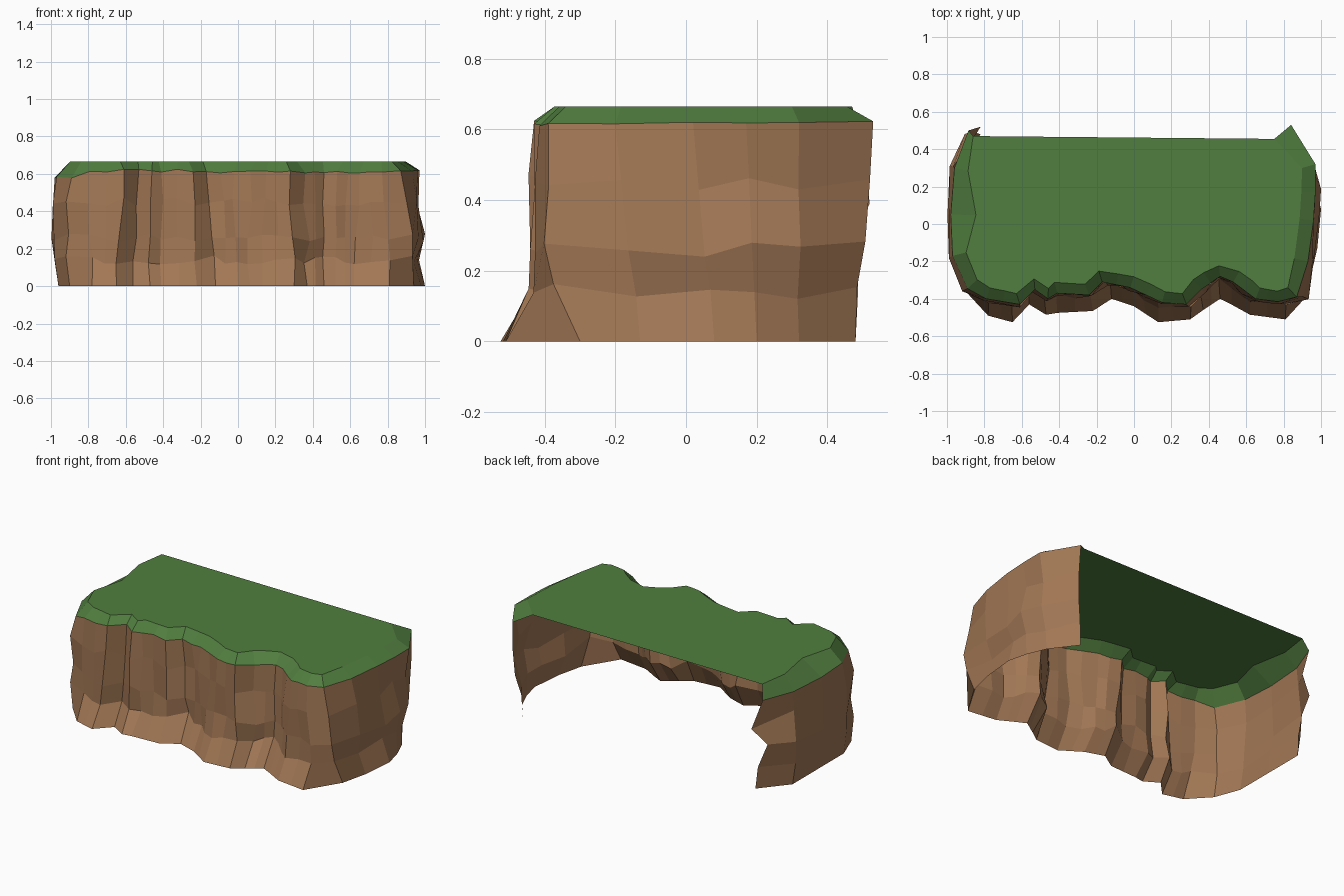
import bpy
import random
from mathutils import Vector

random.seed(7)
cube = bpy.data.objects.get("Cube")
if cube:
    bpy.data.objects.remove(cube, do_unlink=True)


def make_material(name, colour):
    mat = bpy.data.materials.new(name)
    mat.use_nodes = True
    mat.diffuse_color = colour
    mat.node_tree.nodes["Principled BSDF"].inputs["Base Color"].default_value = colour
    return mat


def add_mesh(name, verts, faces, mat):
    mesh = bpy.data.meshes.new(name)
    mesh.from_pydata(verts, [], faces)
    mesh.materials.append(mat)
    mesh.update()
    obj = bpy.data.objects.new(name, mesh)
    bpy.context.collection.objects.link(obj)
    return obj


def strip_faces(rows, count):
    """Quads between stacked open rows, facing outwards."""
    faces = []
    for r in range(rows - 1):
        for i in range(count - 1):
            a = r * count + i
            faces.append((a, a + 1, a + 1 + count, a + count))
    return faces


def split_long(points):
    """Add a middle point to each long stretch of the front."""
    result = [points[0]]
    for a, b in zip(points, points[1:]):
        if (b.xy - a.xy).length > .12 and max(a.y, b.y) < -.25:
            result.append((a + b) / 2)
        result.append(b)
    return result


# Path from the back, round the front, to the back: grass rim x, y and wall foot x, y
PATH = [
    (-.885, .5, -.82, .48), (-.96, .3, -.96, .31), (-.98, .05, -.96, .05),
    (-.97, -.17, -.96, -.2), (-.89, -.345, -.9, -.36), (-.79, -.4, -.78, -.49),
    (-.61, -.43, -.65, -.525), (-.53, -.35, -.56, -.43), (-.46, -.4, -.47, -.485),
    (-.41, -.37, -.41, -.475), (-.24, -.38, -.22, -.465), (-.17, -.31, -.12, -.4),
    (-.02, -.34, 0, -.44), (.15, -.42, .13, -.525), (.28, -.43, .3, -.51),
    (.36, -.35, .37, -.46), (.46, -.28, .46, -.4), (.53, -.31, .52, -.43),
    (.65, -.4, .62, -.485), (.77, -.415, .81, -.51), (.87, -.39, .94, -.3),
    (.93, -.2, .98, -.13), (.96, .02, 1, .08), (.97, .17, .97, .2),
    (.97, .32, .92, .32), (.84, .53, .8, .48),
]
points = split_long([Vector(p) for p in PATH])
path = [p.xy for p in points]
feet = [p.zw for p in points]
count = len(path)

# Outward direction at each point of the path
normals = []
for i in range(count):
    total = Vector((0, 0))
    for j in (i - 1, i):
        if 0 <= j < count - 1:
            d = (path[j + 1] - path[j]).normalized()
            total += Vector((d.y, -d.x))
    normals.append(total.normalized())

# Wall rows: height, share of the foot's forward step, bulge of each side, roughness
RIM_HEIGHT = .615
ROWS = [
    (0, 1, 0, 0, 0),
    (.14, .14, .015, -.02, .012),
    (.26, .02, .015, .025, .012),
    (.45, .05, .02, .0, .012),
]
wall = []
for height, share, left_bulge, right_bulge, rough in ROWS:
    for p, foot, n in zip(path, feet, normals):
        # Sides lean evenly from rim to foot; the front steps out at the foot
        lean = 1 - height / RIM_HEIGHT
        step = share if n.y < -.5 else lean
        bulge = (right_bulge if n.x > 0 else left_bulge) * abs(n.x)
        q = p + Vector(((foot.x - p.x) * lean, (foot.y - p.y) * step))
        q += n * (bulge + random.uniform(-rough, rough))
        q.x = max(-1, min(1, q.x + random.uniform(-rough, rough)))
        wall.append(Vector((q.x, q.y, height + random.uniform(-2, 2) * rough)))

# Ragged break at the back of one side
wall[2 * count] = Vector((-.905, .48, .3))
wall[3 * count] = Vector((-.82, .52, .39))

# The rim sags a little along one side
rim = []
for p in path:
    sag = .03 if p.x < -.87 else 0
    rim.append(Vector((p.x, p.y, RIM_HEIGHT - sag + random.uniform(-.01, .01))))
wall += rim

# Flat top edge, inset from the rim; its two ends meet the straight back edge
TOP = .665
top = []
for p, n in zip(path, normals):
    q = p - n * (.055 + .02 * abs(n.x))
    top.append(Vector((q.x, q.y, TOP)))
top[0] = Vector((-.86, .47, TOP))
top[2].x += .06
top[-1] = Vector((.75, .455, TOP))

earth = make_material("earth brown", (.36, .185, .09, 1))
grass = make_material("grass green", (.083, .207, .05, 1))

# Rock wall, open at the back and below
add_mesh("cliff_wall", wall, strip_faces(len(ROWS) + 1, count), earth)

# Grass cap: sloping rim plus the flat top
cap_faces = strip_faces(2, count) + [tuple(range(count, 2 * count))]
add_mesh("grass_top", rim + top, cap_faces, grass)
